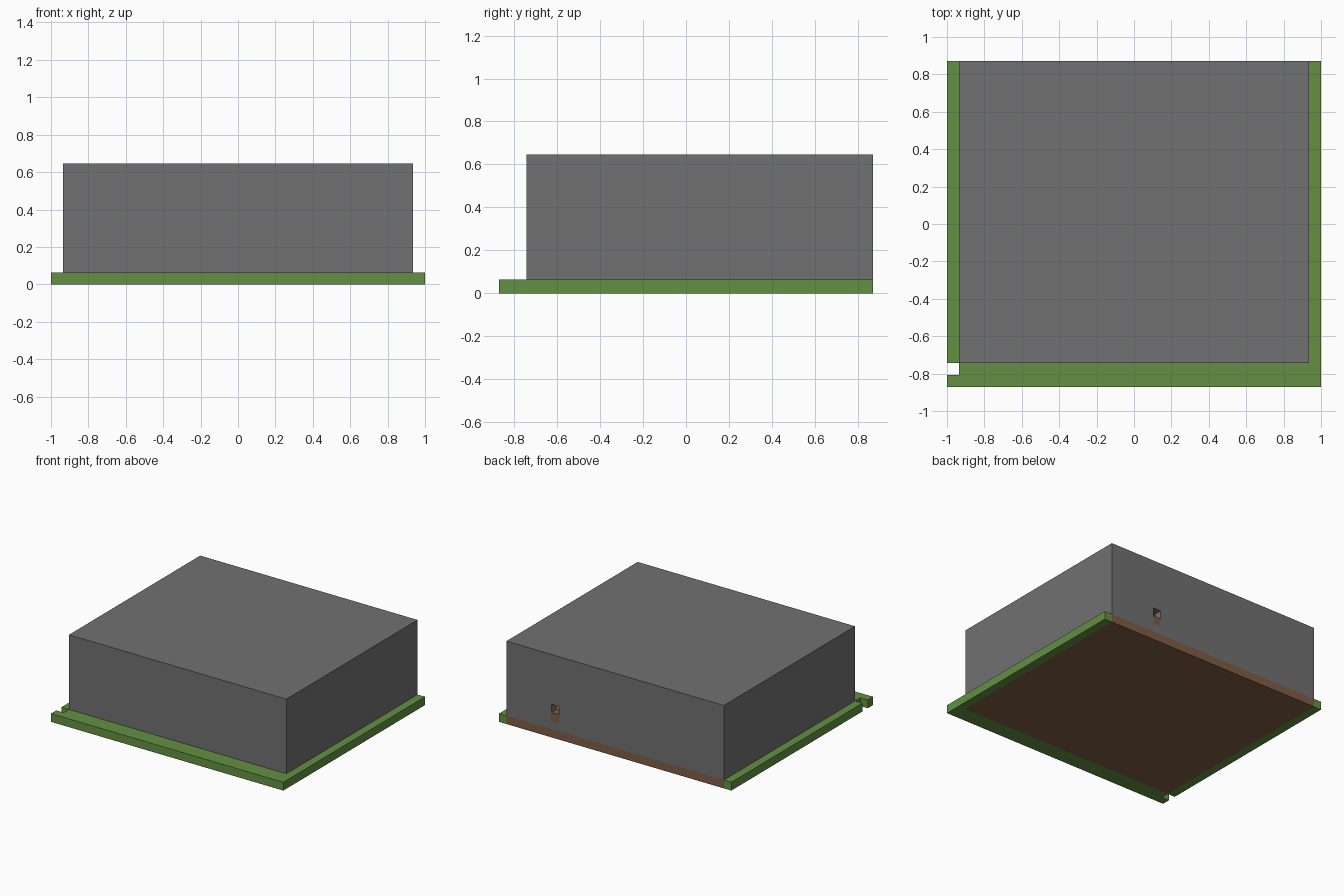
import bpy
import bmesh
from mathutils import Vector

if "Cube" in bpy.data.objects:
    bpy.data.objects.remove(bpy.data.objects["Cube"], do_unlink=True)

# Everything sits on a block grid, 31 wide and 27 deep
UNIT = 2 / 31
WIDTH, DEPTH = 31, 27


def material(name, colour):
    mat = bpy.data.materials.new(name)
    mat.use_nodes = True
    mat.diffuse_color = (*colour, 1)
    mat.node_tree.nodes["Principled BSDF"].inputs["Base Color"].default_value = (*colour, 1)
    return mat


stone = material("stone grey", (0.165, 0.165, 0.165))
grass = material("grass green", (0.125, 0.28, 0.055))
dirt = material("dirt brown", (0.215, 0.108, 0.06))


def slab(name, outline, bottom, top, mat):
    """Extrude an outline given in blocks from bottom to top."""
    def place(x, y, z):
        return Vector((x - WIDTH / 2, y - DEPTH / 2, z)) * UNIT

    bm = bmesh.new()
    base = bm.faces.new([bm.verts.new(place(x, y, bottom)) for x, y in outline])
    result = bmesh.ops.extrude_face_region(bm, geom=[base])
    raised = [v for v in result["geom"] if isinstance(v, bmesh.types.BMVert)]
    bmesh.ops.translate(bm, verts=raised, vec=(0, 0, (top - bottom) * UNIT))
    bmesh.ops.recalc_face_normals(bm, faces=bm.faces)
    mesh = bpy.data.meshes.new(name)
    bm.to_mesh(mesh)
    bm.free()
    mesh.materials.append(mat)
    obj = bpy.data.objects.new(name, mesh)
    bpy.context.collection.objects.link(obj)
    return obj


def box(name, x0, x1, y0, y1, z0, z1, mat):
    return slab(name, [(x0, y0), (x1, y0), (x1, y1), (x0, y1)], z0, z1, mat)


def cut(target, cutter):
    mod = target.modifiers.new("cut", "BOOLEAN")
    mod.operation = "DIFFERENCE"
    mod.solver = "EXACT"
    mod.object = cutter
    cutter.hide_render = True
    bpy.context.view_layer.objects.active = target
    bpy.ops.object.modifier_apply(modifier=mod.name)
    bpy.data.objects.remove(cutter, do_unlink=True)


# Lawn: front and left border, plus the separate right border past the gap
slab("lawn", [(0, 0), (31, 0), (31, 27), (30, 27), (30, 2), (1, 2), (1, 1), (0, 1)], 0, 1, grass)
box("right_lawn_strip", 0, 1, 2, DEPTH, 0, 1, grass)

# Earth floor under the building
box("earth_floor", 1, 30, 2, DEPTH, 0, 1, dirt)

# Hollow stone building with an opening in the back wall
building = box("stone_building", 1, 30, 2, DEPTH, 1, 10, stone)
cut(building, box("room_cutter", 2, 29, 3, 26, 0, 9, stone))
cut(building, box("opening_cutter", 23, 24, 25, 28, 2, 4, stone))

# Earth block filling the lower half of the opening
box("opening_sill", 23, 24, 26, DEPTH, 2, 3, dirt)
